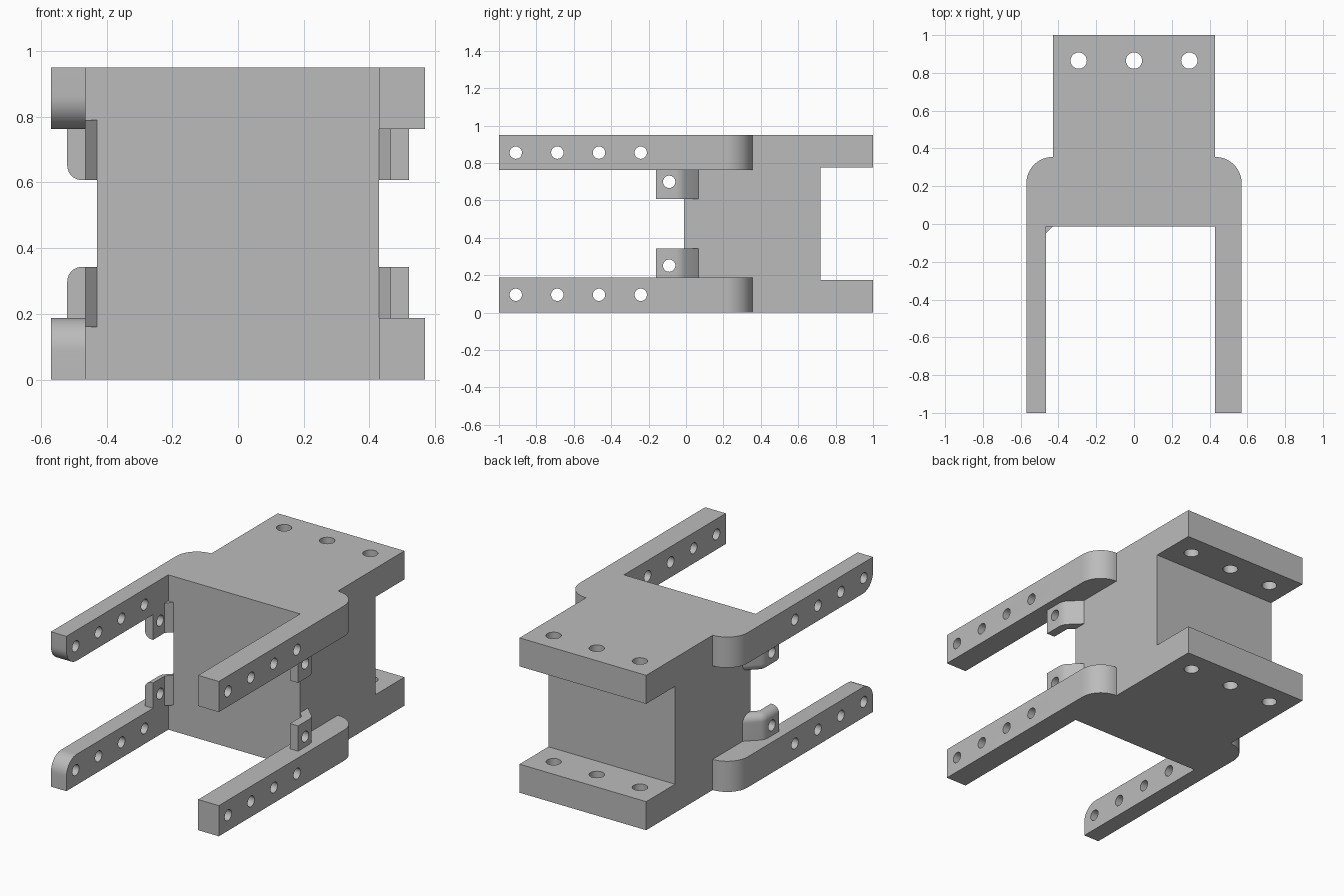
import bpy, bmesh, math
from mathutils import Matrix, Vector

cube = bpy.data.objects.get("Cube")
if cube:
    bpy.data.objects.remove(cube)

HEIGHT = 0.95
BODY_X = 0.43      # half width of the body
FRONT = -0.012     # front face of the body
HOLE_R = 0.033

grey = bpy.data.materials.new("plain grey")
grey.use_nodes = True
colour = (0.5, 0.5, 0.5, 1)
grey.diffuse_color = colour
grey.node_tree.nodes["Principled BSDF"].inputs["Base Color"].default_value = colour


def finish(bm, name):
    bmesh.ops.recalc_face_normals(bm, faces=bm.faces)
    mesh = bpy.data.meshes.new(name)
    bm.to_mesh(mesh)
    bm.free()
    mesh.materials.append(grey)
    obj = bpy.data.objects.new(name, mesh)
    bpy.context.collection.objects.link(obj)
    return obj


def prism(points, lo, hi, place):
    """Closed prism; place(u, v, w) maps outline and depth to a position."""
    bm = bmesh.new()
    low = [bm.verts.new(place(u, v, lo)) for u, v in points]
    high = [bm.verts.new(place(u, v, hi)) for u, v in points]
    bm.faces.new(low)
    bm.faces.new(high)
    n = len(points)
    for i in range(n):
        j = (i + 1) % n
        bm.faces.new((low[i], low[j], high[j], high[i]))
    return bm, low


def round_edges(bm, edges, radius):
    bmesh.ops.bevel(bm, geom=edges, offset=radius, segments=10,
                    profile=0.5, affect='EDGES', clamp_overlap=False)


def drill(obj, centres, radius, depth, axis):
    """Cut round holes along an axis, then remove the cutter."""
    bm = bmesh.new()
    turn = Vector((0, 0, 1)).rotation_difference(Vector(axis)).to_matrix().to_4x4()
    for c in centres:
        bmesh.ops.create_cone(bm, cap_ends=True, segments=32, radius1=radius,
                              radius2=radius, depth=depth,
                              matrix=Matrix.Translation(c) @ turn)
    cutter = finish(bm, "hole_cutter")
    cutter.hide_render = True
    mod = obj.modifiers.new("holes", 'BOOLEAN')
    mod.operation = 'DIFFERENCE'
    mod.solver = 'EXACT'
    mod.object = cutter
    bpy.context.view_layer.objects.active = obj
    bpy.ops.object.modifier_apply(modifier=mod.name)
    bpy.data.objects.remove(cutter)


def smooth(obj):
    bpy.ops.object.select_all(action='DESELECT')
    obj.select_set(True)
    bpy.context.view_layer.objects.active = obj
    bpy.ops.object.shade_smooth_by_angle(angle=math.radians(30))


def mirror_down(obj, name):
    """Copy an upper part to the lower half."""
    bm = bmesh.new()
    bm.from_mesh(obj.data)
    for v in bm.verts:
        v.co.z = HEIGHT - v.co.z
    smooth(finish(bm, name))


# Body: C-shaped side profile with the two drilled rear flanges
profile = [(FRONT, 0), (1, 0), (1, 0.175), (0.72, 0.175),
           (0.72, HEIGHT - 0.175), (1, HEIGHT - 0.175), (1, HEIGHT), (FRONT, HEIGHT)]
bm, _ = prism(profile, -BODY_X, BODY_X, lambda u, v, w: (w, u, v))
body = finish(bm, "body")
drill(body, [(x, 0.865, HEIGHT / 2) for x in (-0.293, 0, 0.293)], 0.043, 2, (0, 0, 1))
smooth(body)

for side, label in ((1, "left"), (-1, "right")):
    rounded = side < 0
    flat = lambda u, v, w: (side * u, v, w)

    # Arm: straight bar with a quarter-round shoulder against the body
    inner = 0.465 if rounded else BODY_X
    outline = [(inner, -1), (0.57, -1)]
    for i in range(17):
        a = math.pi / 2 * i / 16
        outline.append((BODY_X + 0.14 * math.cos(a), 0.215 + 0.14 * math.sin(a)))
    outline.append((BODY_X, FRONT))
    if rounded:
        outline.append((inner, FRONT))
    bm, low = prism(outline, 0.762, HEIGHT, flat)
    if rounded:
        round_edges(bm, [bm.edges.get((low[0], low[1]))], 0.1)
    arm = finish(bm, f"upper_{label}_arm")
    drill(arm, [(side * 0.5, y, 0.855) for y in (-0.91, -0.688, -0.465, -0.242)],
          HOLE_R, 0.4, (1, 0, 0))
    smooth(arm)
    mirror_down(arm, f"lower_{label}_arm")

    # Tab: small bent lug that runs into the body corner
    outline = [(0.465, -0.16), (0.52, -0.16), (0.52, -0.05), (0.516, -0.028),
               (0.505, -0.008), (0.4, 0.095), (0.4, 0.018), (0.465, -0.047)]
    bm, low = prism(outline, 0.607, 0.79, flat)
    if rounded:
        round_edges(bm, [bm.edges.get((low[i], low[i + 1])) for i in range(1, 5)], 0.045)
    tab = finish(bm, f"upper_{label}_tab")
    drill(tab, [(side * 0.5, -0.09, 0.699)], HOLE_R, 0.3, (1, 0, 0))
    smooth(tab)
    mirror_down(tab, f"lower_{label}_tab")
